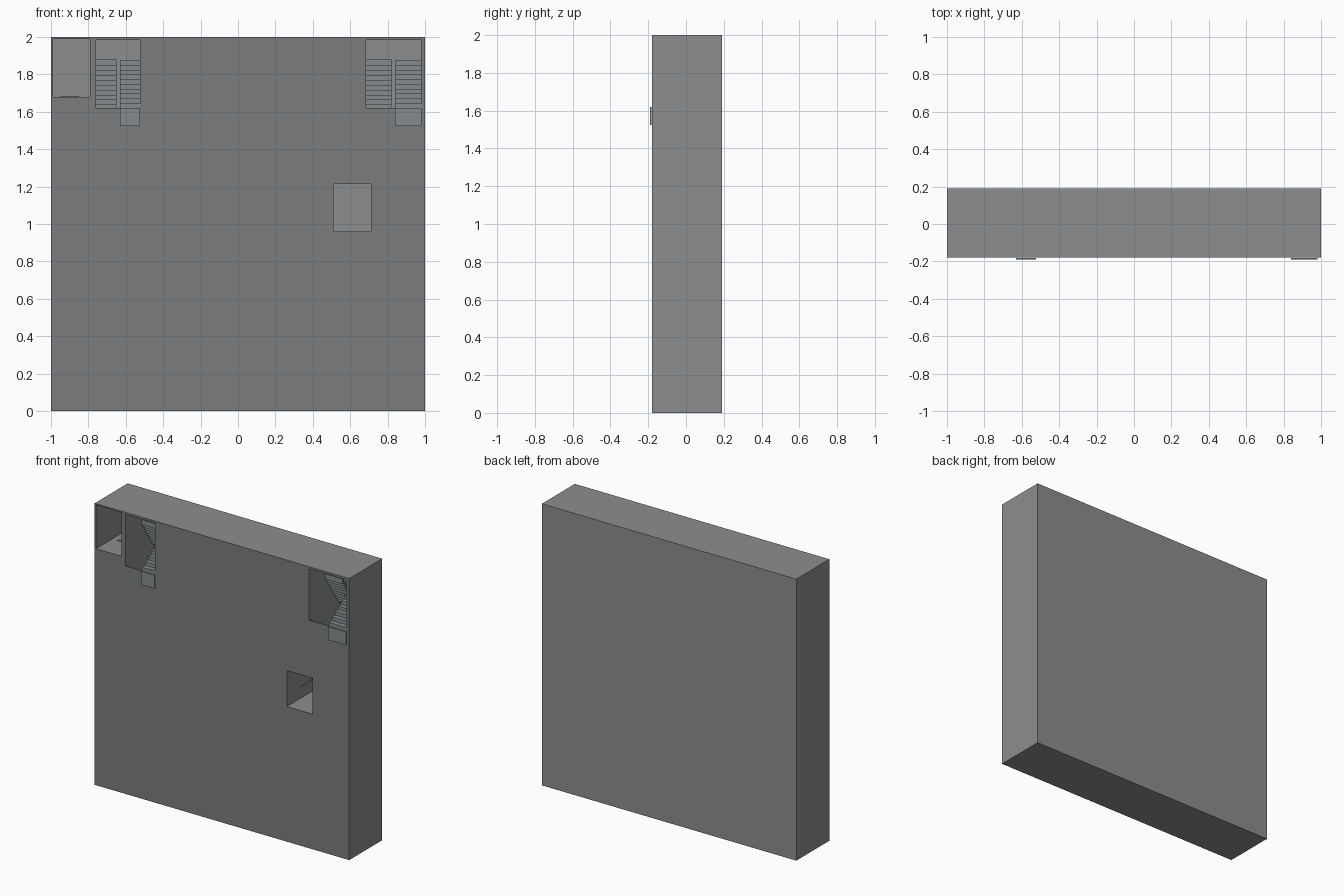
import bpy

if "Cube" in bpy.data.objects:
    bpy.data.objects.remove(bpy.data.objects["Cube"])


def material(name, r, g, b):
    mat = bpy.data.materials.new(name)
    mat.diffuse_color = (r, g, b, 1)
    mat.use_nodes = True
    mat.node_tree.nodes["Principled BSDF"].inputs["Base Color"].default_value = mat.diffuse_color
    return mat


GREY = material("mid_grey", 0.265, 0.268, 0.272)
DARK = material("front_grey", 0.195, 0.2, 0.205)
STAIR = material("stair_grey", 0.24, 0.26, 0.27)


def box(name, x0, x1, y0, y1, z0, z1, mat=GREY):
    bpy.ops.mesh.primitive_cube_add(
        size=1, location=((x0 + x1) / 2, (y0 + y1) / 2, (z0 + z1) / 2))
    ob = bpy.context.object
    ob.name = name
    ob.scale = (x1 - x0, y1 - y0, z1 - z0)
    bpy.ops.object.transform_apply(location=True, scale=True)
    ob.data.materials.append(mat)
    return ob


def cut(target, name, *bounds):
    cutter = box(name + "_cutter", *bounds)
    mod = target.modifiers.new(name, 'BOOLEAN')
    mod.operation = 'DIFFERENCE'
    mod.solver = 'EXACT'
    mod.object = cutter
    bpy.context.view_layer.objects.active = target
    bpy.ops.object.modifier_apply(modifier=mod.name)
    bpy.data.objects.remove(cutter, do_unlink=True)


FRONT, BACK, INNER = -0.18, 0.19, 0.17

# Main slab with two rooms and two stairwells cut into its front
wall = box("wall_block", -1, 1, FRONT, BACK, 0, 2)
cut(wall, "corner_room", -0.99, -0.79, -0.3, INNER, 1.68, 1.99)
cut(wall, "window_room", 0.51, 0.71, -0.3, INNER, 0.96, 1.215)
cut(wall, "left_stairwell", -0.76, -0.525, -0.3, INNER, 1.62, 1.985)
cut(wall, "right_stairwell", 0.685, 0.98, -0.3, INNER, 1.62, 1.985)
# Stairwell floors drop behind the front skin
cut(wall, "left_pit", -0.76, -0.64, -0.175, INNER, 1.4, 1.7)
cut(wall, "right_pit", 0.685, 0.83, -0.175, INNER, 1.4, 1.7)
# Shallow niche in the side of the window room
cut(wall, "niche", 0.505, 0.52, -0.03, 0.1, 1.04, 1.16)

# Darker front skin
wall.data.materials.clear()
wall.data.materials.append(GREY)
wall.data.materials.append(DARK)
for p in wall.data.polygons:
    on_front = p.normal.y < -0.9 and p.center.y < -0.17
    p.material_index = 1 if on_front else 0


def flight(name, x0, x1, start, top, rising_back, count=10):
    """Straight run of overlapping treads between start and the back."""
    run = (INNER - start) / count
    rise = (top - 1.62) / count
    for i in range(count):
        level = i if rising_back else count - 1 - i
        y = start + i * run
        z = 1.62 + level * rise
        box(f"{name}_step_{i + 1}", x0, x1, y, y + run,
            max(1.62, z - 0.01), z + rise, STAIR)


# Crossing stair flights and the thin plate in front of each well
for side, xa, xb, xc, xd in (("left", -0.76, -0.65, -0.63, -0.525),
                             ("right", 0.685, 0.82, 0.84, 0.98)):
    flight(side + "_down_flight", xa, xb, 0.0, 1.88, False)
    flight(side + "_up_flight", xc, xd, FRONT, 1.875, True)
    box(side + "_landing_plate", xc, xd, -0.19, -0.183, 1.525, 1.62, STAIR)

# Thin mat on the corner room floor
box("room_floor_mat", -0.95, -0.85, 0.0, 0.1, 1.68, 1.684, DARK)
